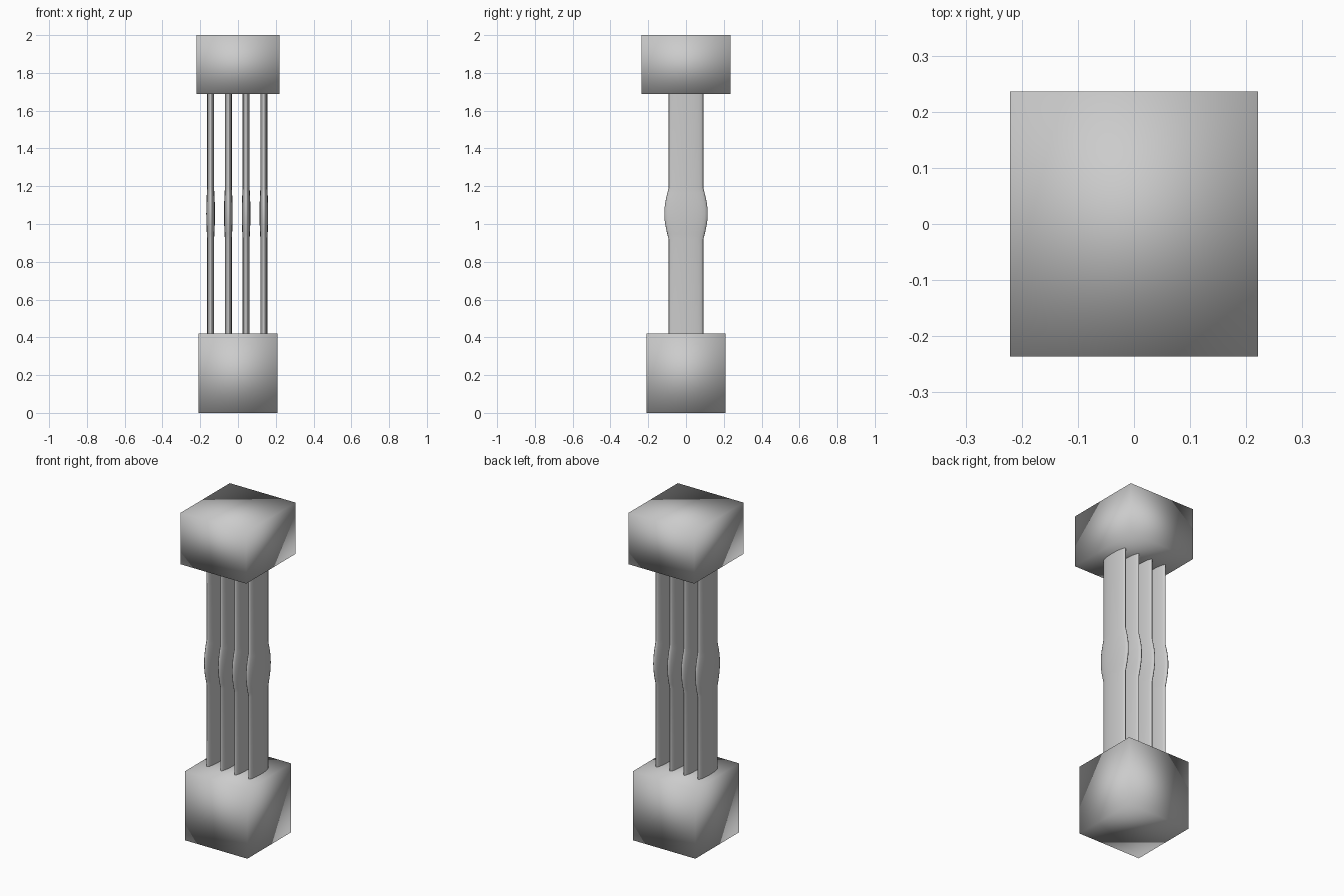
import bpy, bmesh, math

if "Cube" in bpy.data.objects:
    bpy.data.objects.remove(bpy.data.objects["Cube"])

SIDES = 24
RX, RY = 0.0185, 0.092          # slat half thickness and half depth
Z_LOW, Z_HIGH = 0.42, 1.69      # slats run between the two blocks
BULGE_LOW, BULGE_HIGH = 0.92, 1.19


def finish(name, bm):
    bmesh.ops.recalc_face_normals(bm, faces=bm.faces)
    for face in bm.faces:
        face.smooth = True
    mesh = bpy.data.meshes.new(name)
    bm.to_mesh(mesh)
    bm.free()
    obj = bpy.data.objects.new(name, mesh)
    bpy.context.collection.objects.link(obj)
    return obj


def block(name, width, depth, z0, z1):
    bm = bmesh.new()
    bmesh.ops.create_cube(bm, size=1)
    bmesh.ops.scale(bm, vec=(width, depth, z1 - z0), verts=bm.verts)
    bmesh.ops.translate(bm, vec=(0, 0, (z0 + z1) / 2), verts=bm.verts)
    return finish(name, bm)


def slat(name, x):
    # Thin oval post: stacked elliptical rings with a swelling near the middle
    profile = [(Z_LOW, 1.0)]
    steps = 10
    for i in range(steps + 1):
        t = i / steps
        z = BULGE_LOW + t * (BULGE_HIGH - BULGE_LOW)
        profile.append((z, 1 + 0.25 * math.sin(math.pi * t)))
    profile.append((Z_HIGH, 1.0))

    bm = bmesh.new()
    rings = []
    for z, s in profile:
        angles = [2 * math.pi * k / SIDES for k in range(SIDES)]
        rings.append([bm.verts.new((RX * s * math.cos(a), RY * s * math.sin(a), z))
                      for a in angles])
    for low, high in zip(rings, rings[1:]):
        for k in range(SIDES):
            n = (k + 1) % SIDES
            bm.faces.new((low[k], low[n], high[n], high[k]))
    bm.faces.new(rings[0][::-1])
    bm.faces.new(rings[-1])
    obj = finish(name, bm)
    obj.location.x = x
    # Keep the end caps crisp
    for edge in obj.data.edges:
        z_values = [obj.data.vertices[v].co.z for v in edge.vertices]
        edge.use_edge_sharp = (max(z_values) < Z_LOW + 0.001
                               or min(z_values) > Z_HIGH - 0.001)
    return obj


# End blocks
block("base_block", 0.42, 0.42, 0.0, 0.42)
block("top_block", 0.442, 0.473, 1.687, 2.0)

# Row of four slats
for i in range(4):
    slat(f"slat_{i + 1}", -0.145 + 0.094 * i)
